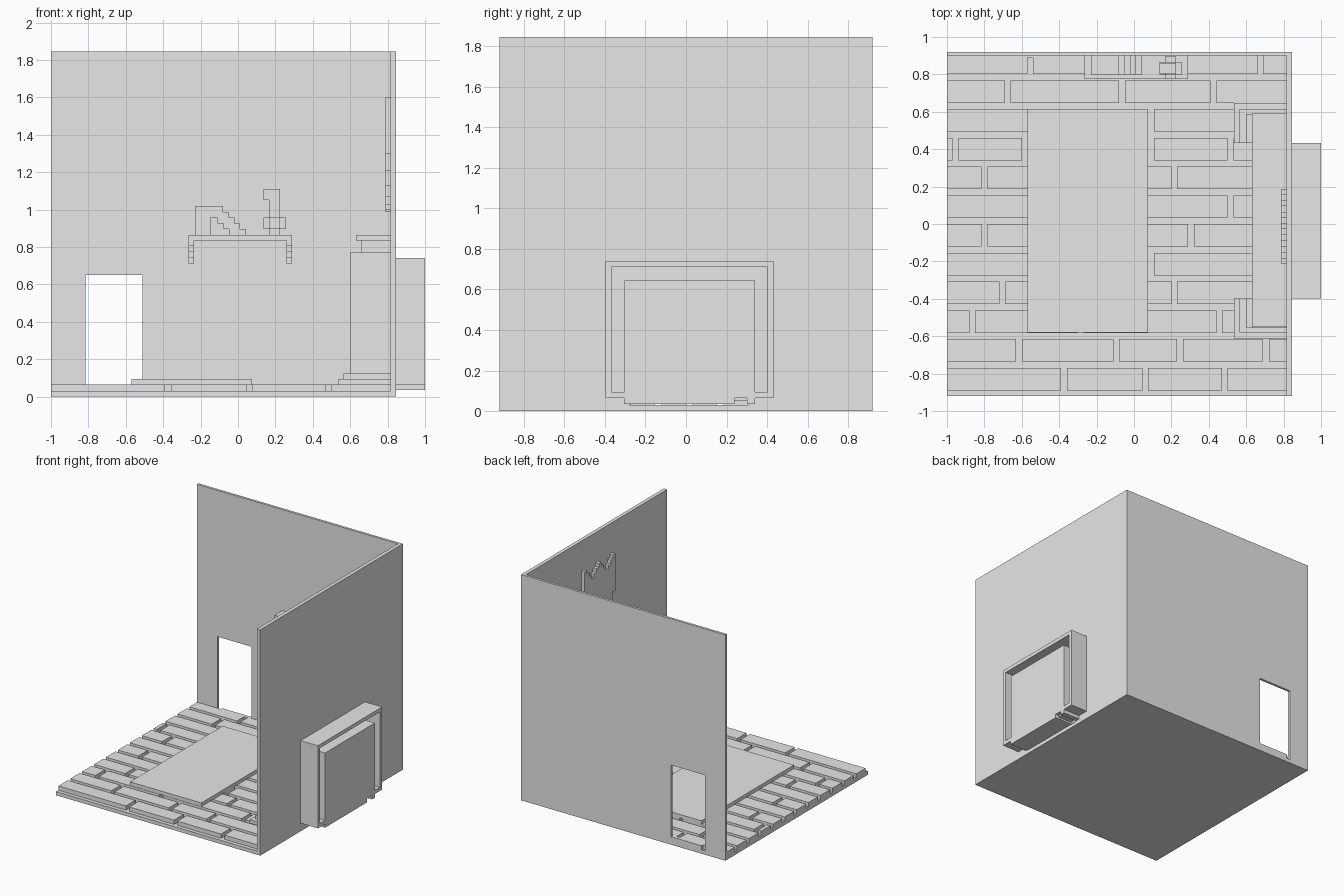
import bpy
import bmesh

cube = bpy.data.objects.get("Cube")
if cube:
    bpy.data.objects.remove(cube, do_unlink=True)

stone = bpy.data.materials.new("pale_grey")
stone.use_nodes = True
GREY = (0.8, 0.8, 0.8, 1)
stone.diffuse_color = GREY
stone.node_tree.nodes["Principled BSDF"].inputs["Base Color"].default_value = GREY
V = 0.0307  # block unit


def finish(name, bm):
    bmesh.ops.recalc_face_normals(bm, faces=bm.faces)
    mesh = bpy.data.meshes.new(name)
    bm.to_mesh(mesh)
    bm.free()
    mesh.materials.append(stone)
    ob = bpy.data.objects.new(name, mesh)
    bpy.context.collection.objects.link(ob)
    return ob


def add_box(bm, x0, x1, y0, y1, z0, z1):
    verts = bmesh.ops.create_cube(bm, size=1)["verts"]
    for v in verts:
        v.co.x = x1 if v.co.x > 0 else x0
        v.co.y = y1 if v.co.y > 0 else y0
        v.co.z = z1 if v.co.z > 0 else z0


def boxes(name, *parts):
    bm = bmesh.new()
    for p in parts:
        add_box(bm, *p)
    return finish(name, bm)


def prism(name, outline, axis, d0, d1):
    """Extrude a 2D outline (horizontal, z) along x or y."""
    bm = bmesh.new()
    make = (lambda a, z: (d0, a, z)) if axis == "x" else (lambda a, z: (a, d0, z))
    face = bm.faces.new([bm.verts.new(make(a, z)) for a, z in outline])
    ext = bmesh.ops.extrude_face_region(bm, geom=[face])["geom"]
    for v in ext:
        if isinstance(v, bmesh.types.BMVert):
            if axis == "x":
                v.co.x = d1
            else:
                v.co.y = d1
    return finish(name, bm)


# Floor slab
boxes("floor_slab", (-1, 0.845, -0.92, 0.92, 0, 0.03))

# Walls, with the doorway and the fireplace opening left out
prism("back_wall", [(-1, 0.03), (-0.815, 0.03), (-0.815, 0.65), (-0.51, 0.65),
                    (-0.51, 0.03), (0.815, 0.03), (0.815, 1.845), (-1, 1.845)],
      "y", 0.9, 0.92)
prism("side_wall", [(-0.92, 0.03), (-0.28, 0.03), (-0.28, 0.615), (0.305, 0.615),
                    (0.305, 0.03), (0.92, 0.03), (0.92, 1.845), (-0.92, 1.845)],
      "x", 0.815, 0.845)
boxes("door_sill", (-0.785, -0.51, 0.89, 0.92, 0.03, 0.065))

# Floor bricks: each row lists where its joints start, from the front
rows = [(-0.39, 0.045, 0.47), (-0.63, -0.11, 0.23, 0.69), (-0.88, -0.3, 0.44),
        (-0.72, -0.2, 0.2), (-0.4, 0.075), (-0.815, -0.3, 0.29), (-0.4, 0.5),
        (-0.815, -0.3, 0.2), (-0.97, -0.6, 0.075, 0.5), (-0.4, 0.075),
        (-0.69, -0.08, 0.41), (-0.57, -0.08, 0.66)]
bm = bmesh.new()
for i, joints in enumerate(rows):
    y = -0.89 + i * 0.1537
    starts = [-1] + [j + V for j in joints]
    for a, b in zip(starts, list(joints) + [0.815]):
        add_box(bm, a, b, y, min(y + 0.121, 0.9), 0.03, 0.065)
finish("floor_bricks", bm)

# Rug
boxes("rug", (-0.57, 0.075, -0.58, 0.615, 0.065, 0.095))

# Fireplace pillars, mirrored about its middle
MID = 0.0175


def mirrored(x0, x1, near, far, z0, z1):
    return [(x0, x1, MID + near, MID + far, z0, z1),
            (x0, x1, MID - far, MID - near, z0, z1)]


boxes("fireplace_plinths", *mirrored(0.535, 0.815, 0.415, 0.63, 0.065, 0.095),
      *mirrored(0.565, 0.815, 0.415, 0.598, 0.095, 0.125))
boxes("fireplace_pillars", *mirrored(0.6, 0.815, 0.415, 0.57, 0.125, 0.77))
boxes("fireplace_lintel", (0.63, 0.815, -0.4, 0.435, 0.74, 0.77))
boxes("mantel", (0.66, 0.815, -0.52, 0.56, 0.77, 0.835),
      (0.63, 0.815, -0.55, 0.59, 0.835, 0.865))

# Outer chimney hood: sides, top and small lower ledges
boxes("chimney_hood", *mirrored(0.845, 1, 0.385, 0.415, 0.065, 0.74),
      *mirrored(0.845, 1, 0.322, 0.385, 0.065, 0.095),
      (0.845, 1, -0.368, 0.403, 0.71, 0.74))

# Inner firebox, open to the room
boxes("firebox", *mirrored(0.845, 1, 0.292, 0.322, 0.065, 0.645),
      (0.845, 1, -0.275, 0.31, 0.615, 0.645),
      (0.97, 1, -0.275, 0.31, 0.065, 0.615))
boxes("firebox_floor", (0.815, 1, -0.305, 0.24, 0.035, 0.065),
      (0.815, 1, 0.3, 0.34, 0.035, 0.065), (0.845, 0.97, 0.24, 0.3, 0.05, 0.065))

# Wall shield: columns with a crowned top and a rounded tip
bm = bmesh.new()
for i in range(13):
    d = abs(i - 6)
    top = 1.6 - V * (3 - abs(d % 6 - 3))
    bottom = 0.99 + 0.31 * (d / 6) ** 2
    y = -0.212 + i * V
    add_box(bm, 0.785, 0.815, y, y + V, bottom, top)
finish("wall_shield", bm)

# Shelf with stepped brackets
boxes("shelf", (-0.265, 0.29, 0.775, 0.9, 0.835, 0.865))
bm = bmesh.new()
for x in (-0.265, 0.26):
    for k in range(4):
        z = 0.712 + k * V
        add_box(bm, x, x + 0.03, 0.9 - V * (k + 1), 0.9, z, z + V)
finish("shelf_brackets", bm)

# Books: one upright block and a stepped leaning one
boxes("upright_books", (-0.23, -0.146, 0.8, 0.9, 0.865, 1.02))
bm = bmesh.new()
for k in range(5):
    z = 0.865 + k * V
    right = 0.042 - k * V
    left = right - 0.09 if k < 3 else -0.146
    add_box(bm, left, right, 0.8, 0.9, z, z + V)
finish("leaning_book", bm)

# Ornament: stem, cross-shaped bowl and cap
boxes("ornament", (0.165, 0.225, 0.8, 0.865, 0.865, 1.05),
      (0.137, 0.257, 0.8, 0.865, 0.896, 0.957),
      (0.165, 0.225, 0.775, 0.895, 0.896, 0.957),
      (0.137, 0.225, 0.805, 0.86, 1.05, 1.11))
